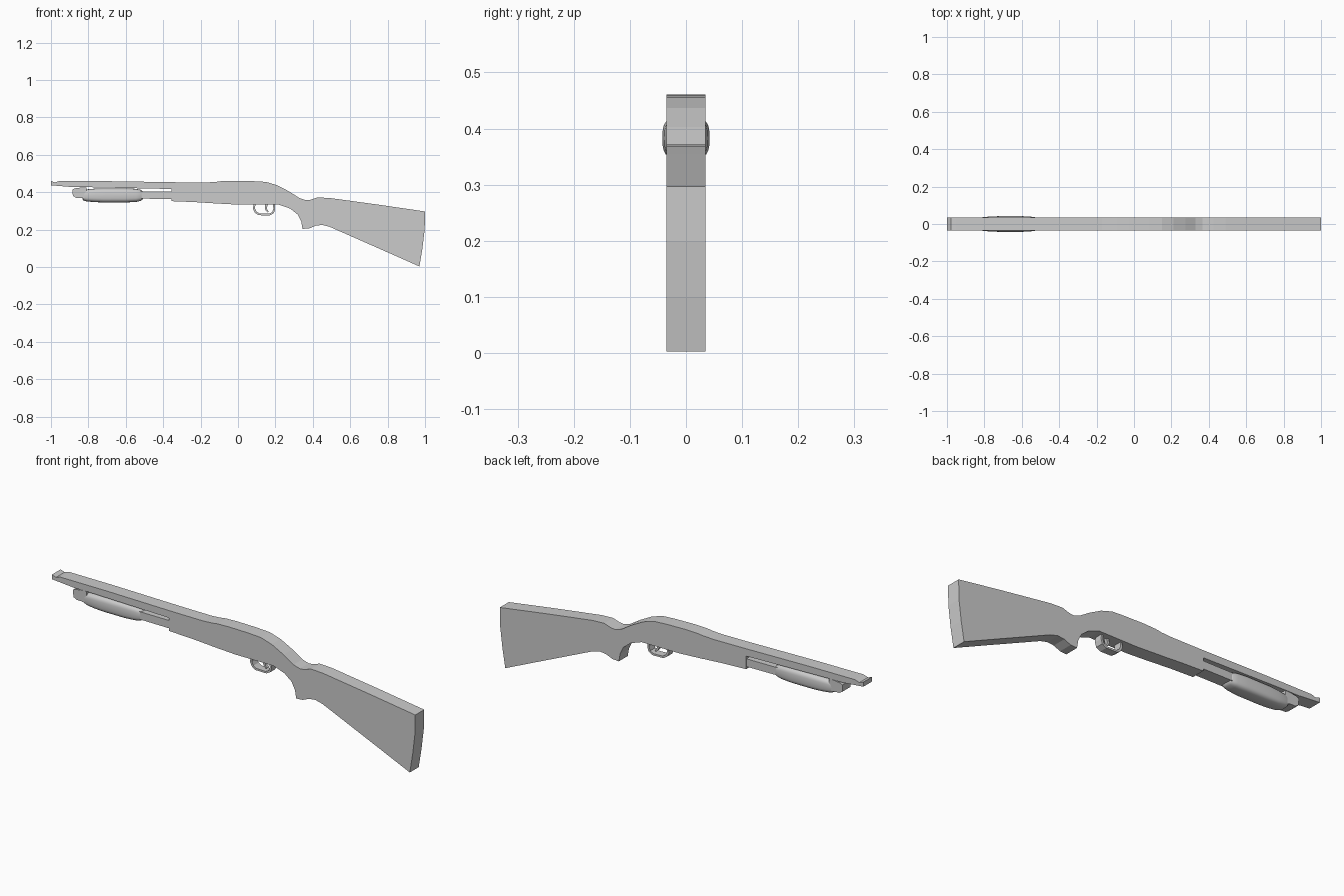
import bpy, bmesh
from math import cos, sin, pi, copysign

if "Cube" in bpy.data.objects:
    bpy.data.objects.remove(bpy.data.objects["Cube"])


def finish(name, bm, smooth=False):
    bmesh.ops.recalc_face_normals(bm, faces=bm.faces)
    me = bpy.data.meshes.new(name)
    bm.to_mesh(me)
    bm.free()
    ob = bpy.data.objects.new(name, me)
    bpy.context.collection.objects.link(ob)
    if smooth:
        bpy.context.view_layer.objects.active = ob
        ob.select_set(True)
        bpy.ops.object.shade_smooth_by_angle(angle=0.7)
        ob.select_set(False)
    return ob


def slab(name, pts, half):
    """Extrude an x-z outline symmetrically along y."""
    bm = bmesh.new()
    a = [bm.verts.new((x, -half, z)) for x, z in pts]
    b = [bm.verts.new((x, half, z)) for x, z in pts]
    bm.faces.new(a)
    bm.faces.new(b[::-1])
    n = len(pts)
    for i in range(n):
        j = (i + 1) % n
        bm.faces.new((a[i], b[i], b[j], a[j]))
    return finish(name, bm)


def band(name, outer, inner, half):
    """Strip between two open x-z paths, extruded along y."""
    return slab(name, outer + inner[::-1], half)


# Stock, grip and rear receiver
slab("stock", [
    (-.12, .455), (-.09, .459), (-.03, .461), (.08, .459), (.15, .455), (.21, .437),
    (.275, .403), (.33, .368), (.365, .357), (.39, .36), (.425, .372), (.49, .369),
    (.6, .354), (.76, .332), (1, .297), (.998, .2), (.986, .1), (.97, .003),
    (.785, .085), (.49, .215), (.45, .225), (.415, .221), (.38, .206), (.345, .204),
    (.338, .243), (.32, .28), (.28, .312), (.22, .333), (.01, .333), (-.12, .34)], .035)

# Front receiver with the barrel above it
slab("receiver_and_barrel", [
    (-1, .46), (-.978, .452), (-.955, .46), (-.7, .459), (-.32, .453), (-.17, .452),
    (-.12, .455), (-.12, .34), (-.23, .347), (-.355, .352), (-.355, .417),
    (-.8, .427), (-.88, .427), (-1, .437)], .034)

# Magazine tube and end cap
slab("magazine_tube", [(-.84, .405), (-.35, .403), (-.35, .364), (-.84, .368)], .032)
slab("tube_cap", [(-.885, .415), (-.87, .421), (-.83, .426), (-.81, .426),
                  (-.81, .37), (-.865, .37), (-.883, .38)], .033)

# Rounded pump grip lofted from superellipse rings
bm = bmesh.new()
N = 28
rings = []
for x, sy, sz in [(-.832, .6, .5), (-.828, .76, .68), (-.81, .86, .84), (-.77, .95, .94),
                  (-.72, 1, 1), (-.6, 1, 1), (-.545, .92, .92), (-.52, .82, .78),
                  (-.511, .72, .62), (-.508, .6, .45)]:
    ring = []
    for k in range(N):
        c, s = cos(2 * pi * k / N), sin(2 * pi * k / N)
        y = copysign(abs(c) ** .6, c) * .042 * sy
        z = copysign(abs(s) ** .6, s) * .038 * sz
        ring.append(bm.verts.new((x, y, .383 + z)))
    rings.append(ring)
for a, b in zip(rings, rings[1:]):
    for k in range(N):
        bm.faces.new((a[k], a[(k + 1) % N], b[(k + 1) % N], b[k]))
bm.faces.new(rings[0])
bm.faces.new(rings[-1])
finish("pump_grip", bm, smooth=True)

# Trigger guard and trigger
band("trigger_guard",
     [(.083, .336), (.08, .31), (.09, .29), (.11, .277), (.17, .276), (.192, .288), (.199, .31), (.197, .336)],
     [(.093, .336), (.091, .312), (.099, .296), (.115, .286), (.166, .285), (.183, .294), (.189, .312), (.187, .336)],
     .02)
band("trigger",
     [(.145, .336), (.143, .315), (.148, .302), (.16, .292)],
     [(.16, .336), (.154, .316), (.157, .306), (.165, .297)], .008)
